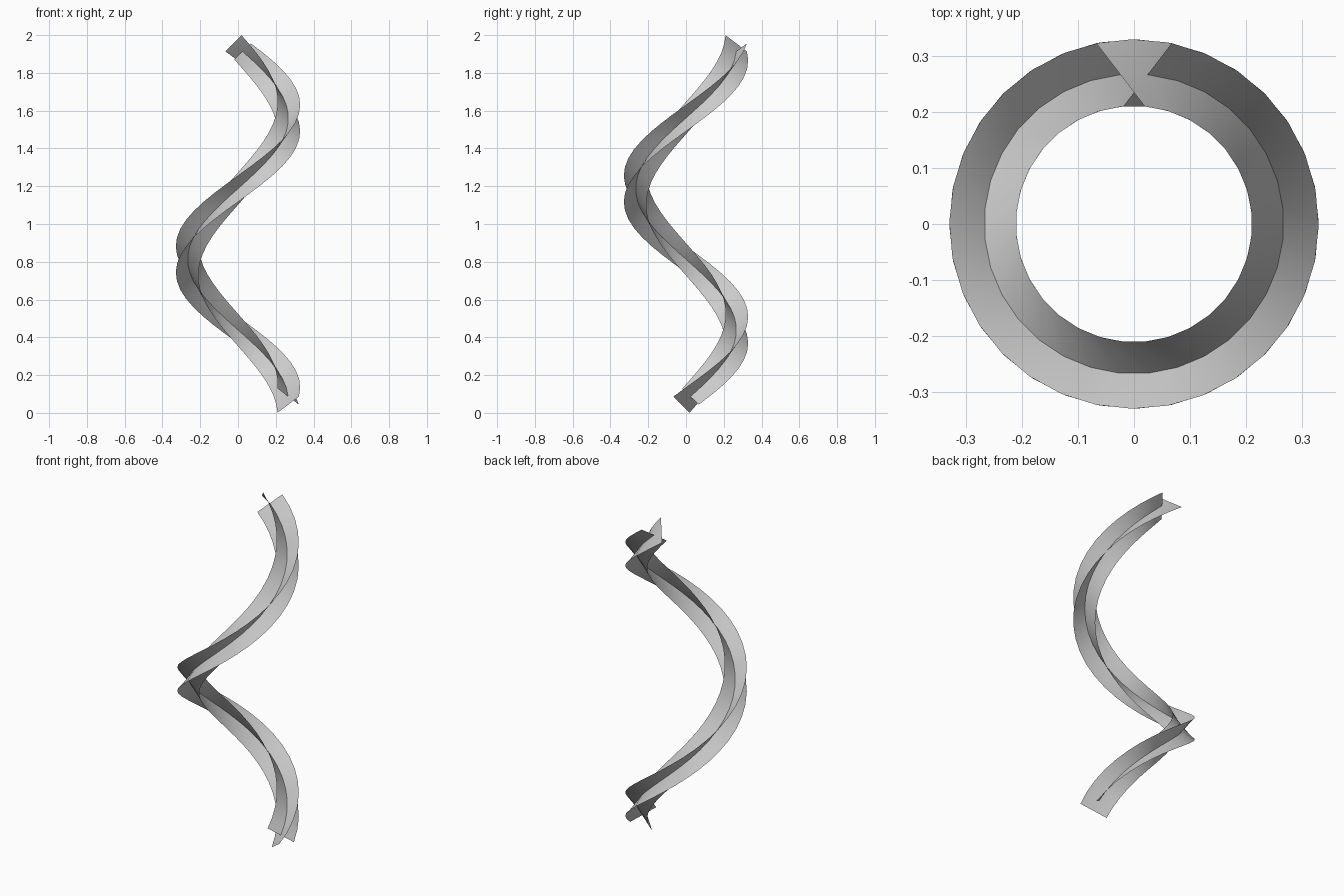
import bpy, bmesh
from math import pi, cos, sin, hypot
from mathutils import Vector, Matrix

if "Cube" in bpy.data.objects:
    bpy.data.objects.remove(bpy.data.objects["Cube"])

R = 0.267            # helix radius
C = 0.374 / (pi / 2)  # rise per radian
BASE = 0.065         # centre-line height at angle 0
SEGS = 40            # 32 steps per turn over 1.25 turns
W, H = 0.06, 0.057   # half extents of the crossed section


def section_point(radial, binormal, angle):
    """Point of a section held perpendicular to the helix."""
    n = hypot(R, C)
    p = Vector((R + radial, -C / n * binormal, BASE + R / n * binormal + C * angle))
    return Matrix.Rotation(angle, 3, 'Z') @ p


def ribbon(name, tilt, shift):
    """Sweep one diagonal of the cross along the helix."""
    bm = bmesh.new()
    rows = []
    for i in range(SEGS + 1):
        a = 2.5 * pi * i / SEGS + shift
        rows.append([bm.verts.new(section_point(W * s, H * s * tilt, a)) for s in (-1, 0, 1)])
    for r0, r1 in zip(rows, rows[1:]):
        for j in (0, 1):
            bm.faces.new((r0[j], r0[j + 1], r1[j + 1], r1[j]))
    me = bpy.data.meshes.new(name)
    bm.to_mesh(me)
    bm.free()
    for p in me.polygons:
        p.use_smooth = True
    ob = bpy.data.objects.new(name, me)
    bpy.context.collection.objects.link(ob)
    return ob


# two crossed ribbons, slid slightly apart along the helix
ribbon("rising_ribbon", 1, -0.09)
ribbon("falling_ribbon", -1, 0.09)
